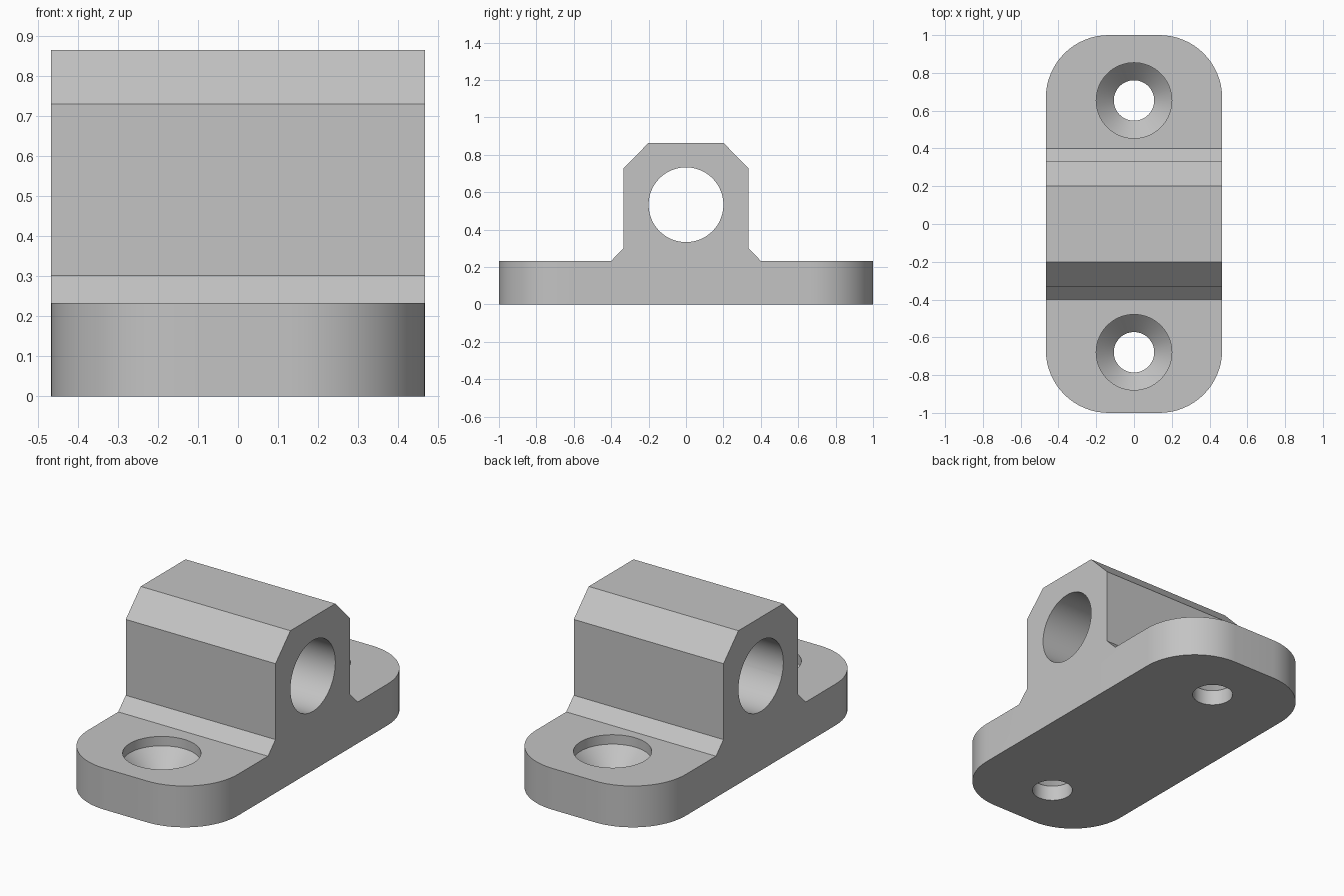
import bpy
import bmesh
from math import cos, sin, pi, radians
from mathutils import Matrix, Vector

cube = bpy.data.objects.get("Cube")
if cube:
    bpy.data.objects.remove(cube, do_unlink=True)

HALF_WIDTH, HALF_LENGTH, CORNER = 0.467, 1.0, 0.333
BASE, TOP = 0.233, 0.864

grey = bpy.data.materials.new("plain grey")
grey.use_nodes = True
colour = (0.55, 0.55, 0.55, 1)
grey.diffuse_color = colour
grey.node_tree.nodes["Principled BSDF"].inputs["Base Color"].default_value = colour


def make_object(name, bm):
    bmesh.ops.recalc_face_normals(bm, faces=bm.faces)
    mesh = bpy.data.meshes.new(name)
    bm.to_mesh(mesh)
    bm.free()
    mesh.materials.append(grey)
    obj = bpy.data.objects.new(name, mesh)
    bpy.context.collection.objects.link(obj)
    return obj


def prism(name, points, direction):
    """Extrude a closed outline along a direction."""
    bm = bmesh.new()
    face = bm.faces.new([bm.verts.new(p) for p in points])
    made = bmesh.ops.extrude_face_region(bm, geom=[face])["geom"]
    verts = [g for g in made if isinstance(g, bmesh.types.BMVert)]
    bmesh.ops.translate(bm, verts=verts, vec=Vector(direction))
    return make_object(name, bm)


def lathe(name, profile, steps, matrix):
    """Turn a radius and height profile into a closed solid."""
    bm = bmesh.new()
    rings = [[bm.verts.new((r * cos(2 * pi * i / steps), r * sin(2 * pi * i / steps), z))
              for i in range(steps)] for r, z in profile]
    for low, high in zip(rings, rings[1:]):
        for i in range(steps):
            j = (i + 1) % steps
            bm.faces.new((low[i], low[j], high[j], high[i]))
    bm.faces.new(rings[0])
    bm.faces.new(rings[-1])
    bm.transform(matrix)
    return make_object(name, bm)


def combine(target, tool, operation):
    """Apply a boolean, then discard the tool."""
    mod = target.modifiers.new("cut", "BOOLEAN")
    mod.operation, mod.solver, mod.object = operation, "EXACT", tool
    bpy.context.view_layer.objects.active = target
    bpy.ops.object.modifier_apply(modifier=mod.name)
    bpy.data.objects.remove(tool, do_unlink=True)


# Side profile: base flange, small fillets and chamfered block
half = [(HALF_LENGTH + 0.1, 0), (HALF_LENGTH + 0.1, BASE), (0.4, BASE),
        (0.333, 0.301), (0.333, 0.729), (0.2, TOP)]
side = half + [(-y, z) for y, z in reversed(half)]
bracket = prism("mounting_bracket", [(-HALF_WIDTH, y, z) for y, z in side],
                (2 * HALF_WIDTH, 0, 0))

# Rounded ends of the flange, slightly oversize where the block is flat
outline = []
for k, (sx, sy) in enumerate([(1, 1), (-1, 1), (-1, -1), (1, -1)]):
    for i in range(17):
        a = pi / 2 * (k + i / 16)
        outline.append((sx * (HALF_WIDTH - CORNER) + CORNER * cos(a),
                        sy * (HALF_LENGTH - CORNER) + CORNER * sin(a), -0.1))
combine(bracket, prism("plan_cutter", outline, (0, 0, 1.2)), "INTERSECT")

# Cross bore through the block
turn = Matrix.Translation((0, 0, 0.533)) @ Matrix.Rotation(pi / 2, 4, "Y")
combine(bracket, lathe("bore_cutter", [(0.2, -1), (0.2, 1)], 64, turn), "DIFFERENCE")

# Countersunk screw holes
screw = [(0.107, -0.1), (0.107, 0.087), (0.2, 0.18), (0.2, 0.29)]
for y in (0.654, -0.679):
    cutter = lathe("screw_cutter", screw, 64, Matrix.Translation((0, y, 0)))
    combine(bracket, cutter, "DIFFERENCE")

# Smooth the curved walls, keep the machined edges crisp
bpy.ops.object.select_all(action="DESELECT")
bracket.select_set(True)
bpy.context.view_layer.objects.active = bracket
bpy.ops.object.shade_smooth_by_angle(angle=radians(25))
